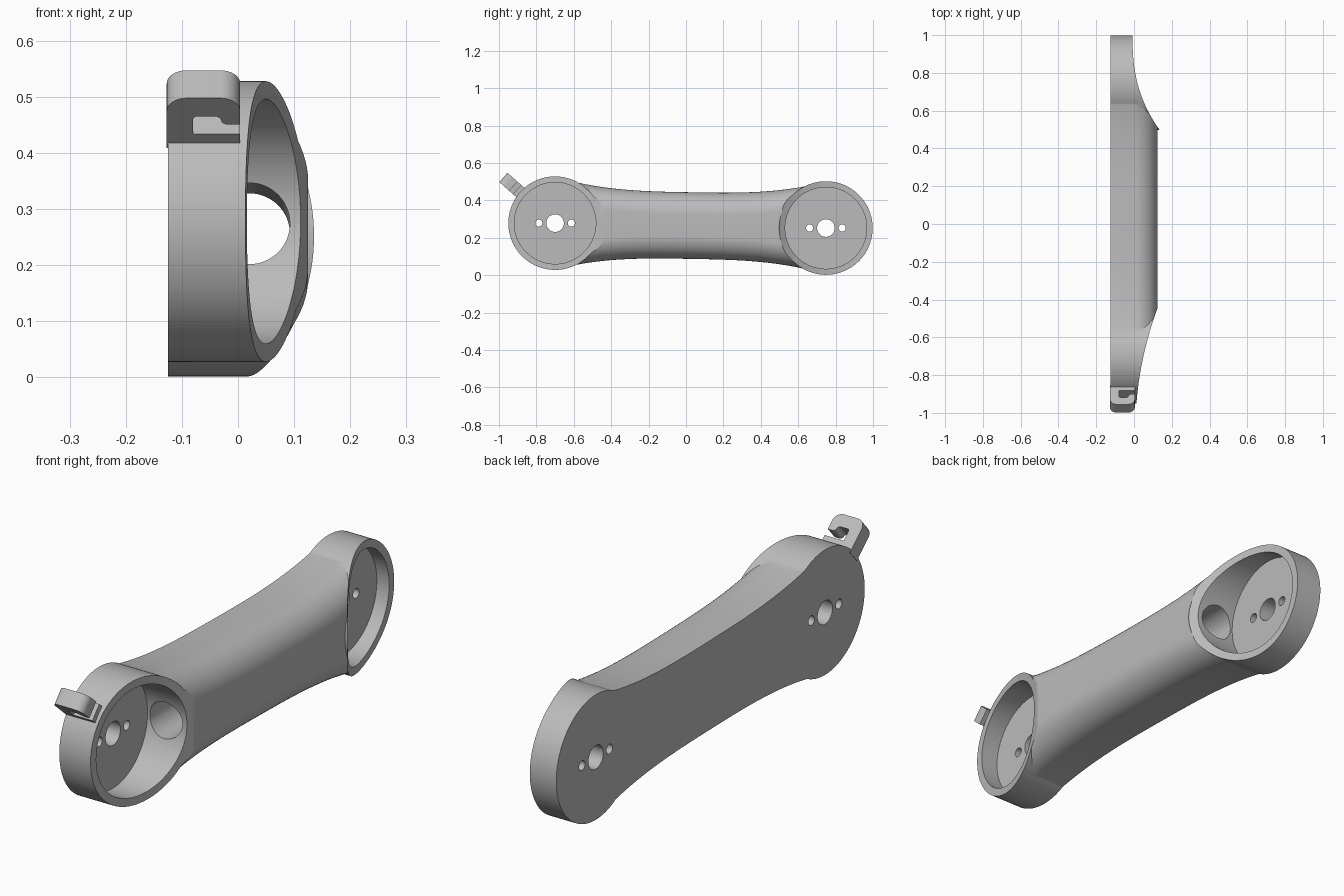
import bpy, bmesh, math
from mathutils import Matrix, Vector

cube = bpy.data.objects.get("Cube")
if cube:
    bpy.data.objects.remove(cube, do_unlink=True)

grey = bpy.data.materials.new("matte grey")
grey.use_nodes = True
grey.diffuse_color = (0.5, 0.5, 0.5, 1)
grey.node_tree.nodes["Principled BSDF"].inputs["Base Color"].default_value = (0.5, 0.5, 0.5, 1)

BACK, FACE = -0.125, 0.125      # flat back and outer face, along x
FLOOR = -0.0625                 # pocket floor
END_R, POCKET_R = 0.25, 0.218
ENDS = {"front": Vector((0, -0.70, 0.278)), "rear": Vector((0, 0.748, 0.252))}


def new_object(name, bm):
    bmesh.ops.recalc_face_normals(bm, faces=bm.faces)
    mesh = bpy.data.meshes.new(name)
    bm.to_mesh(mesh)
    bm.free()
    mesh.materials.append(grey)
    obj = bpy.data.objects.new(name, mesh)
    bpy.context.collection.objects.link(obj)
    return obj


def loft(name, rings):
    """Skin a row of closed rings and cap both ends."""
    bm = bmesh.new()
    rows = [[bm.verts.new(p) for p in ring] for ring in rings]
    for a, b in zip(rows, rows[1:]):
        for i in range(len(a)):
            j = (i + 1) % len(a)
            bm.faces.new((a[i], a[j], b[j], b[i]))
    bm.faces.new(rows[0])
    bm.faces.new(rows[-1])
    return new_object(name, bm)


def rod(name, start, end, radius, sides=96):
    """Cylinder between two points."""
    axis = end - start
    bm = bmesh.new()
    turn = axis.to_track_quat('Z', 'Y').to_matrix().to_4x4()
    bmesh.ops.create_cone(bm, cap_ends=True, segments=sides, radius1=radius, radius2=radius,
                          depth=axis.length,
                          matrix=Matrix.Translation((start + end) / 2) @ turn)
    return new_object(name, bm)


def x_rod(name, centre, x0, x1, radius, sides=96):
    return rod(name, centre + Vector((x0, 0, 0)), centre + Vector((x1, 0, 0)), radius, sides)


def combine(target, tool, operation):
    mod = target.modifiers.new(operation.lower(), 'BOOLEAN')
    mod.operation, mod.solver, mod.object = operation, 'EXACT', tool
    bpy.context.view_layer.objects.active = target
    bpy.ops.object.modifier_apply(modifier=mod.name)
    bpy.data.objects.remove(tool, do_unlink=True)


def arc(cx, cy, r, a0, a1, steps=8):
    angles = [math.radians(a0 + (a1 - a0) * i / steps) for i in range(steps + 1)]
    return [(cx + r * math.cos(a), cy + r * math.sin(a)) for a in angles]


# Waisted arm: flat back, upright sides, rounded outer shoulders
def arm_ring(t):
    mid = ENDS["front"].lerp(ENDS["rear"], (t + 1) / 2)
    half = 0.178 + 0.071 * abs(t) ** 3
    r = 0.12
    upper = arc(FACE - r, half - r, r, 90, 0, 16)
    side = [(BACK, half)] + upper
    outline = side + [(x, -z) for x, z in reversed(side)]
    return [(x, mid.y, mid.z + z) for x, z in outline]


body = loft("arm_body", [arm_ring(0.99 * (i / 20 - 1)) for i in range(41)])

# Round end hubs
for name, centre in ENDS.items():
    combine(body, x_rod(name + "_hub", centre, BACK, FACE + 0.02, END_R, 128), 'UNION')


# Curved scoops that thin both ends
def front_curve(s):
    return 0.013 + 0.075 * s + 0.29 * s * s


def rear_curve(s):
    return -0.008 + 0.803 * s ** 2.5


def scoop(name, curve, tip, inward):
    steps = [0.56 * i / 24 for i in range(25)]
    line = [(curve(s), tip + inward * s) for s in steps]
    outline = ([(curve(0), tip - inward * 0.2)] + line
               + [(0.4, line[-1][1]), (0.4, tip - inward * 0.2)])
    return loft(name, [[(x, y, z) for x, y in outline] for z in (-0.2, 0.8)])


combine(body, scoop("front_scoop", front_curve, -0.95, 1), 'DIFFERENCE')
combine(body, scoop("rear_scoop", rear_curve, 1.0, -1), 'DIFFERENCE')

# Pockets, shaft holes and screw holes
for name, centre in ENDS.items():
    combine(body, x_rod(name + "_pocket", centre, FLOOR, 0.3, POCKET_R, 128), 'DIFFERENCE')
    for offset, radius in ((0, 0.047), (-0.087, 0.019), (0.087, 0.019)):
        spot = centre + Vector((0, offset, 0))
        combine(body, x_rod(name + "_hole", spot, -0.2, 0, radius, 48), 'DIFFERENCE')

# Cable bore joining the two pockets
shift = Vector((0.02, 0, 0))
combine(body, rod("bore", ENDS["front"] + shift, ENDS["rear"] + shift, 0.0725, 64), 'DIFFERENCE')

# Hooked cable clip on the front hub: outline in x and radius, slot open towards +x
left, right, top = -0.127, 0.004, 0.369
bend = 0.035
outline = [(left, 0.235), (right, 0.235), (right, 0.272), (-0.08, 0.272)]
outline += arc(-0.072, 0.312, 0.008, 180, 90, 4)
outline += arc(-0.042, 0.308, 0.012, 90, 0, 4)
outline += arc(-0.018, 0.31, 0.012, 180, 270, 4)
outline += [(right, 0.298)]
outline += arc(right - bend, top - bend, bend, 0, 90)
outline += arc(left + bend, top - bend, bend, 90, 180)
angle = math.radians(138.5)
radial = Vector((0, math.cos(angle), math.sin(angle)))
tangent = Vector((0, -radial.z, radial.y))
clip = loft("cable_clip", [[ENDS["front"] + Vector((x, 0, 0)) + radial * r + tangent * w
                            for x, r in outline] for w in (-0.033, 0.033)])

# Smooth shading with sharp edges kept
for obj in (body, clip):
    bpy.ops.object.select_all(action='DESELECT')
    obj.select_set(True)
    bpy.context.view_layer.objects.active = obj
    bpy.ops.object.shade_smooth_by_angle(angle=math.radians(25))
